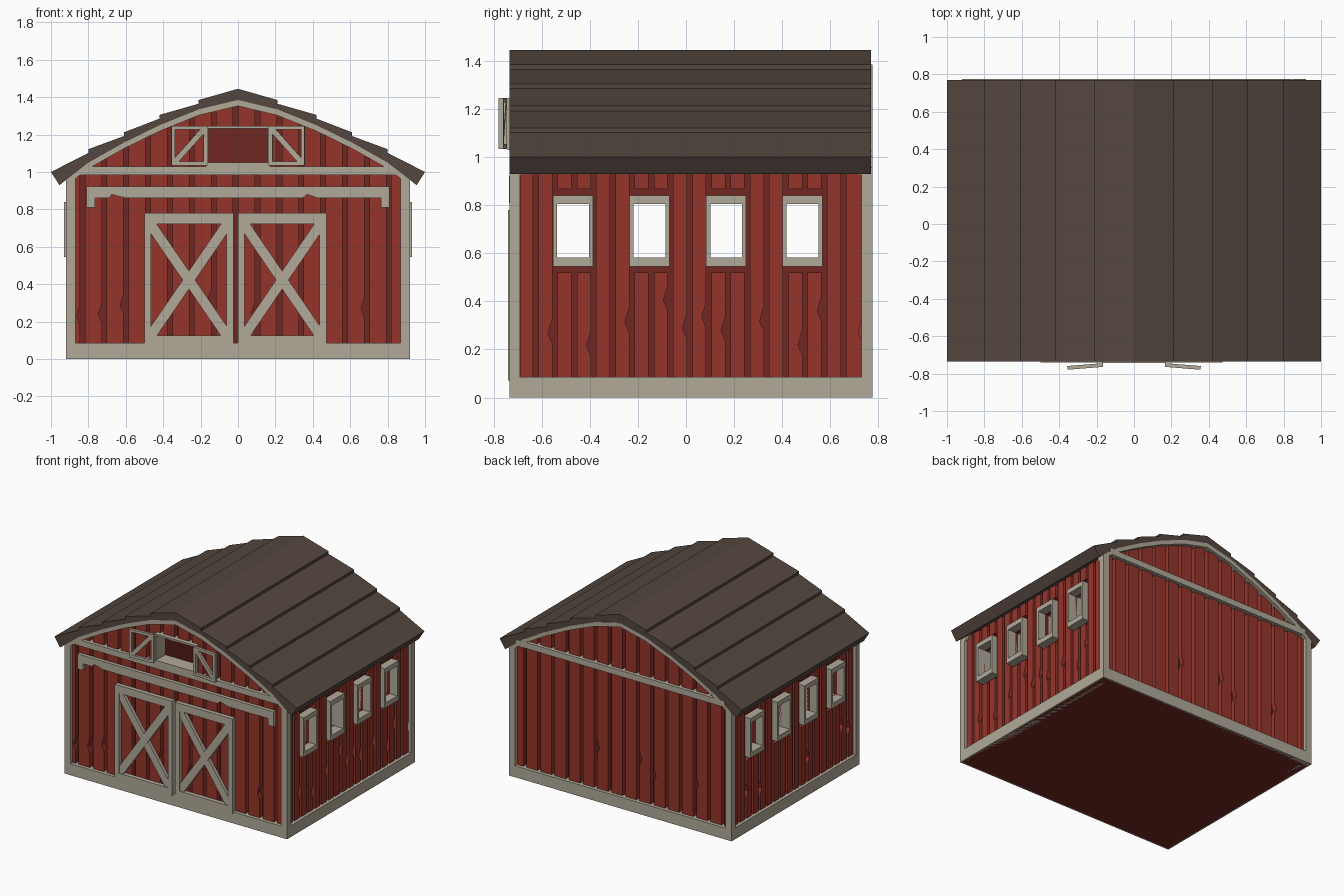
import bpy, bmesh, random
from mathutils import Vector

if "Cube" in bpy.data.objects:
    bpy.data.objects.remove(bpy.data.objects["Cube"])

random.seed(4)


def material(name, rgb):
    m = bpy.data.materials.new(name)
    m.diffuse_color = (*rgb, 1)
    m.use_nodes = True
    m.node_tree.nodes["Principled BSDF"].inputs["Base Color"].default_value = m.diffuse_color
    return m


RED = material("red_boards", (0.30, 0.035, 0.024))
DARK = material("dark_red", (0.16, 0.02, 0.016))
TRIM = material("pale_trim", (0.44, 0.40, 0.32))
ROOF = material("roof_brown", (0.088, 0.062, 0.049))


def build(name, pieces, mat, axis="y"):
    """Extrude each (outline, start, end) piece along the axis into one object."""
    bm = bmesh.new()
    for pts, a, b in pieces:
        rings = []
        for d in (a, b):
            rings.append([bm.verts.new((u, d, z) if axis == "y" else
                                       (d, u, z) if axis == "x" else (u, z, d)) for u, z in pts])
        n = len(pts)
        bm.faces.new(rings[0])
        bm.faces.new(rings[1][::-1])
        for i in range(n):
            j = (i + 1) % n
            bm.faces.new((rings[0][j], rings[0][i], rings[1][i], rings[1][j]))
    bmesh.ops.recalc_face_normals(bm, faces=bm.faces)
    me = bpy.data.meshes.new(name)
    bm.to_mesh(me)
    bm.free()
    me.materials.append(mat)
    ob = bpy.data.objects.new(name, me)
    bpy.context.collection.objects.link(ob)
    return ob


def rect(u0, u1, z0, z1):
    return [(u0, z0), (u1, z0), (u1, z1), (u0, z1)]


def frame(u0, u1, z0, z1, side, bottom, top):
    """Four rectangles around an opening."""
    return [rect(u0, u0 + side, z0, z1), rect(u1 - side, u1, z0, z1),
            rect(u0 + side, u1 - side, z0, z0 + bottom), rect(u0 + side, u1 - side, z1 - top, z1)]


def strip(p, q, w):
    p, q = Vector(p), Vector(q)
    n = (q - p).orthogonal().normalized() * w / 2
    return [tuple(v) for v in (p + n, q + n, q - n, p - n)]


def board(u0, u1, z0, za, zb):
    """Board outline with a sloped top and sometimes a split along one edge."""
    pts = [(u0, z0), (u1, z0), (u1, zb), (u0, za)]
    if min(za, zb) - z0 > 0.4 and random.random() < 0.4:
        c = random.uniform(z0 + 0.1, z0 + 0.3)
        pts[2:2] = [(u1, c), (u1 - 0.018, c + 0.04), (u1 - 0.01, c + 0.07), (u1, c + 0.1)]
    return pts


# Roof: stepped planks over a curved underside
TOP = [(0, 1.445), (0.21, 1.385), (0.42, 1.305), (0.61, 1.212), (0.80, 1.122), (1.0, 1.0)]
UNDER = [(0, 1.385), (0.21, 1.335), (0.42, 1.25), (0.61, 1.157), (0.80, 1.05), (0.955, 0.93)]


def arch(x):
    x = abs(x)
    for (xa, za), (xb, zb) in zip(UNDER, UNDER[1:]):
        if x <= xb:
            return za + (zb - za) * (x - xa) / (xb - xa)


planks = []
for s in (-1, 1):
    for i in range(5):
        (xa, za), (xb, zb) = TOP[i], TOP[i + 1]
        pts = [(xa, za - (0.02 if i else 0)), (xb, zb), UNDER[i + 1], UNDER[i]]
        planks.append(([(s * x, z) for x, z in pts], -0.735, 0.77))
build("roof", planks, ROOF)

# Floor slab
build("floor", [(rect(-0.91, 0.91, 0, 0.02), -0.725, 0.765)], DARK)

# Gable ends, front and back
LX, LZ0, LZ1 = 0.165, 1.035, 1.245          # loft opening
BEAM0, BEAM1, BASE = 0.985, 1.03, 0.085
GAPS = [-0.013 + 0.117 * k for k in range(-7, 8)]
for end, face, d in (("front", -0.735, 1), ("back", 0.775, -1)):
    y = lambda t: face + d * t
    backing, boards = [], []
    xs = sorted({s * x for s in (-1, 1) for x in (0, LX, 0.21, 0.42, 0.61, 0.8, 0.87)})
    for a, b in zip(xs, xs[1:]):
        top = [(b, arch(b)), (a, arch(a))]
        if end == "front" and abs(a + b) / 2 < LX:
            backing.append((rect(a, b, 0.01, LZ0), y(0.06), y(0.09)))
            backing.append(([(a, LZ1), (b, LZ1)] + top, y(0.06), y(0.09)))
        else:
            backing.append(([(a, 0.01), (b, 0.01)] + top, y(0.06), y(0.09)))
    edges = [-0.885] + GAPS + [0.885]
    for a, b in zip(edges, edges[1:]):
        a, b = a + 0.013, b - 0.013
        boards.append((board(a, b, BASE - 0.02, BEAM0 + 0.01, BEAM0 + 0.01), y(0.025), y(0.06)))
        cuts = [a] + [c for c in (-LX, LX) if a < c < b] + [b]
        for p, q in zip(cuts, cuts[1:]):
            z0 = LZ1 if end == "front" and abs(p + q) / 2 < LX else BEAM1 - 0.01
            za, zb = arch(p) - 0.01, arch(q) - 0.01
            if min(za, zb) > z0:
                boards.append((board(p, q, z0, za, zb), y(0.025), y(0.06)))
    build(end + "_wall_backing", backing, DARK)
    build(end + "_wall_boards", boards, RED)

    # Base, tie beam, corner posts and curved bargeboard
    trim = [(rect(-0.92, 0.92, 0, BASE), y(0), y(0.06)),
            (rect(-0.86, 0.86, BEAM0, BEAM1), y(0), y(0.06))]
    for s in (-1, 1):
        trim.append(([(s * 0.868, BASE), (s * 0.92, BASE), (s * 0.92, arch(0.92)),
                      (s * 0.868, arch(0.868))], y(0), y(0.04)))
        for (xa, za), (xb, zb) in zip(UNDER, UNDER[1:]):
            if xb > 0.9:
                xb, zb = 0.92, arch(0.92)
            pts = [(xa, za), (xb, zb), (xb, zb - 0.032), (xa, za - 0.032)]
            trim.append(([(s * x, z) for x, z in pts], y(0), y(0.06)))
    build(end + "_trim", trim, TRIM)

# Side walls with four windows each
WIN = [-0.47, -0.152, 0.167, 0.485]
WW, WZ0, WZ1 = 0.083, 0.545, 0.84
OW, OZ0, OZ1 = 0.066, 0.582, 0.805
SIDE_GAPS = [-0.70] + [-0.625 + 0.08 * k for k in range(17)] + [0.745]
for s, side in ((1, "right"), (-1, "left")):
    back = [(rect(-0.68, 0.72, 0.01, OZ0), s * 0.84, s * 0.87),
            (rect(-0.68, 0.72, OZ1, 0.97), s * 0.84, s * 0.87)]
    cols = [-0.68] + [c + o for c in WIN for o in (-OW, OW)] + [0.72]
    back += [(rect(a, b, OZ0, OZ1), s * 0.84, s * 0.87) for a, b in zip(cols[::2], cols[1::2])]
    build(side + "_wall_backing", back, DARK, "x")

    boards = []
    for a, b in zip(SIDE_GAPS, SIDE_GAPS[1:]):
        a, b = a + 0.011, b - 0.011
        if any(abs((a + b) / 2 - c) < WW for c in WIN):
            spans = [(BASE - 0.02, 0.52), (0.868, 0.965)]
        else:
            spans = [(BASE - 0.02, 0.965)]
        boards += [(board(a, b, z0, z1, z1), s * 0.87, s * 0.897) for z0, z1 in spans]
    build(side + "_wall_boards", boards, RED, "x")

    build(side + "_base", [(rect(-0.675, 0.715, 0, BASE), s * 0.86, s * 0.92)], TRIM, "x")
    build(side + "_corner_posts", [(rect(a, b, BASE, 0.955), s * 0.868, s * 0.9195)
                                   for a, b in ((-0.696, -0.69), (0.73, 0.736))], TRIM, "x")

    # Window surrounds with a deep lining
    windows = []
    for c in WIN:
        windows += [(p, s * 0.865, s * 0.93) for p in
                    frame(c - WW, c + WW, WZ0, WZ1, WW - OW, OZ0 - WZ0, WZ1 - OZ1)]
        windows += [(p, s * 0.82, s * 0.865) for p in
                    frame(c - OW - 0.012, c + OW + 0.012, OZ0 - 0.012, OZ1 + 0.012, 0.012, 0.012, 0.012)]
    build(side + "_windows", windows, TRIM, "x")

# Barn doors with crossed braces
for name, x0, x1 in (("left_door", -0.50, -0.025), ("right_door", 0.0, 0.473)):
    parts = [(p, -0.741, -0.708) for p in frame(x0, x1, 0.07, 0.78, 0.036, 0.055, 0.058)]
    a, b, z0, z1 = x0 + 0.03, x1 - 0.03, 0.12, 0.725
    parts.append((strip((a, z0), (b, z1), 0.055), -0.736, -0.708))
    parts.append((strip((a, z1), (b, z0), 0.055), -0.734, -0.708))
    build(name, parts, TRIM)

# Sliding door rail with worn notches
rail = [(-0.81, 0.922), (-0.81, 0.81), (-0.765, 0.81), (-0.765, 0.86), (-0.69, 0.86), (-0.675, 0.88),
        (-0.60, 0.86), (0.345, 0.86), (0.37, 0.88), (0.43, 0.86), (0.765, 0.86), (0.765, 0.81),
        (0.81, 0.81), (0.81, 0.922)]
build("door_rail", [(rail, -0.736, -0.708)], TRIM)

# Loft opening lining and open shutters
build("loft_frame", [(p, -0.742, -0.63) for p in frame(-0.172, 0.172, 1.03, 1.247, 0.014, 0.02, 0.014)], TRIM)
for s, side in ((1, "right"), (-1, "left")):
    parts = [(p, -0.02, 0) for p in frame(0, 0.192, 1.035, 1.247, 0.02, 0.02, 0.02)]
    parts.append((strip((0.018, 1.228), (0.174, 1.053), 0.03), -0.018, -0.002))
    parts = [([(s * x, z) for x, z in p], a, b) for p, a, b in parts]
    shutter = build(side + "_loft_shutter", parts, TRIM)
    shutter.location = (s * 0.166, -0.744, 0)
    shutter.rotation_euler.z = -s * 0.08
